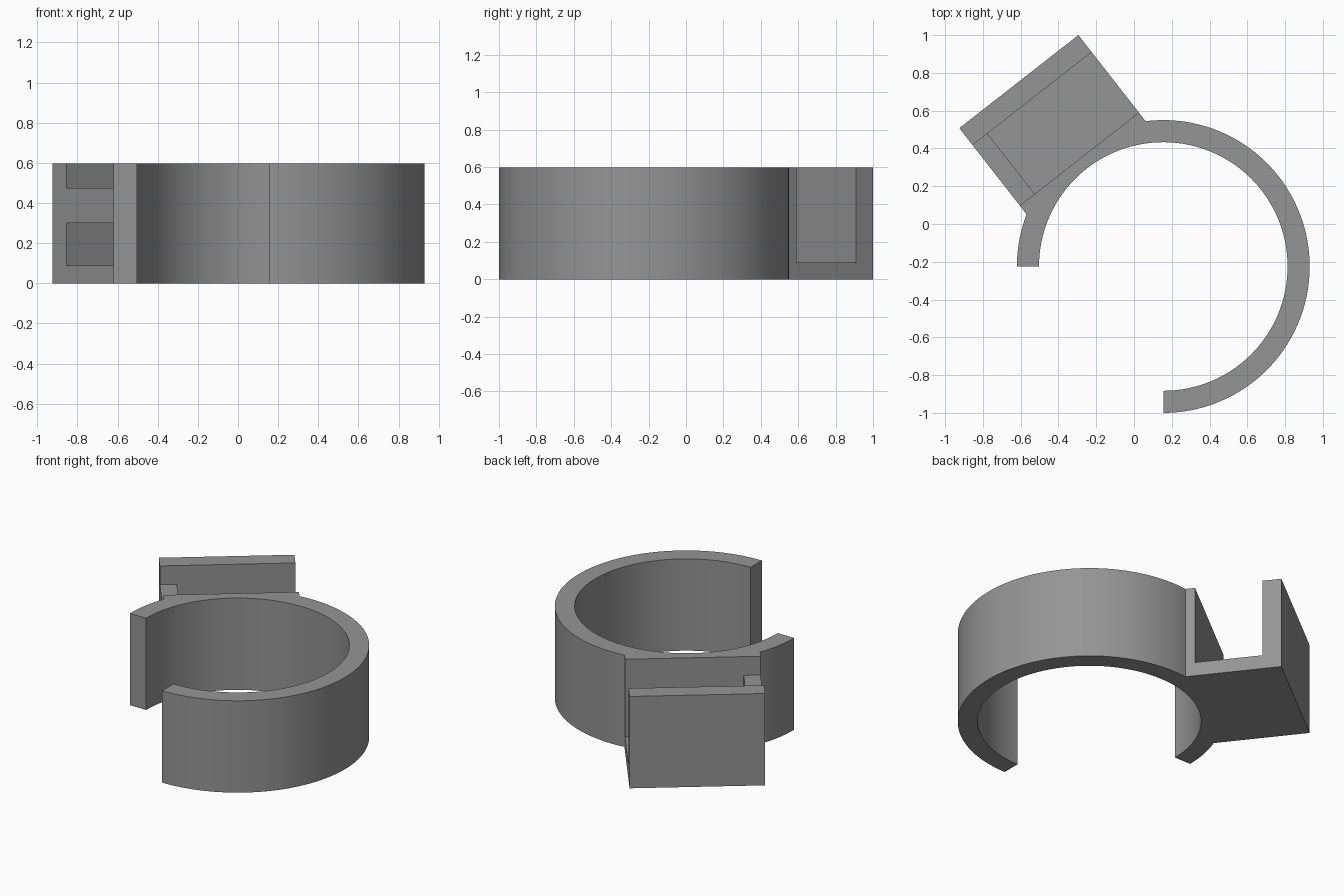
import bpy, bmesh, math
from mathutils import Matrix, Vector

if "Cube" in bpy.data.objects:
    bpy.data.objects.remove(bpy.data.objects["Cube"])

CX, CY = 0.155, -0.225          # ring centre
R_OUT, R_IN, H = 0.775, 0.658, 0.597
TILT = math.radians(38)         # direction of the holder's long side
FRAME = Matrix.Translation((CX, CY, 0)) @ Matrix.Rotation(TILT, 4, 'Z')

grey = bpy.data.materials.new("grey plastic")
grey.diffuse_color = (0.3, 0.3, 0.3, 1)
grey.use_nodes = True
grey.node_tree.nodes["Principled BSDF"].inputs["Base Color"].default_value = grey.diffuse_color


def prism(name, pts, z0, z1):
    """Extrude a flat outline from z0 to z1."""
    bm = bmesh.new()
    face = bm.faces.new([bm.verts.new((x, y, z0)) for x, y in pts])
    up = bmesh.ops.extrude_face_region(bm, geom=[face])["geom"]
    bmesh.ops.translate(bm, vec=(0, 0, z1 - z0),
                        verts=[v for v in up if isinstance(v, bmesh.types.BMVert)])
    bmesh.ops.recalc_face_normals(bm, faces=bm.faces)
    me = bpy.data.meshes.new(name)
    bm.to_mesh(me)
    bm.free()
    me.materials.append(grey)
    ob = bpy.data.objects.new(name, me)
    bpy.context.collection.objects.link(ob)
    return ob


def block(name, u0, u1, v0, v1, z0, z1):
    """Box laid out in the tilted holder frame."""
    pts = [(FRAME @ Vector((u, v, 0))).to_2d()
           for u, v in ((u0, v0), (u1, v0), (u1, v1), (u0, v1))]
    return prism(name, pts, z0, z1)


def arc(r, a0, a1, n):
    return [(CX + r * math.cos(a0 + (a1 - a0) * i / n),
             CY + r * math.sin(a0 + (a1 - a0) * i / n)) for i in range(n + 1)]


def boolean(ob, tool, op):
    mod = ob.modifiers.new(op, 'BOOLEAN')
    mod.operation, mod.solver, mod.object = op, 'EXACT', tool
    bpy.context.view_layer.objects.active = ob
    bpy.ops.object.modifier_apply(modifier=mod.name)
    bpy.data.objects.remove(tool)


# Open three-quarter ring
A0, A1, N = -math.pi / 2, math.pi, 120
clip = prism("ring_clip", arc(R_OUT, A0, A1, N) + arc(R_IN, A1, A0, N), 0, H)

# Holder block, rooted inside the ring wall without reaching its bore
root = [(FRAME @ Vector(p).to_3d()).to_2d() for p in ((0.4, 1.242), (-0.4, 1.242))]
mid = math.pi / 2 + TILT
half = math.asin(0.4 / 0.71)
holder = prism("holder", root + arc(0.71, mid + half, mid - half, 24), 0, H)
boolean(clip, holder, 'UNION')

# Slot open to the top and one end; windows above and below a cross bar
boolean(clip, block("slot", -0.3, 0.6, 0.722, 1.128, 0.09, 1), 'DIFFERENCE')
for z0, z1 in ((0.09, 0.3), (0.475, 1)):
    boolean(clip, block("window", -0.6, -0.25, 0.722, 1.128, z0, z1), 'DIFFERENCE')

clip.select_set(True)
bpy.context.view_layer.objects.active = clip
bpy.ops.object.shade_smooth_by_angle(angle=math.radians(30))
